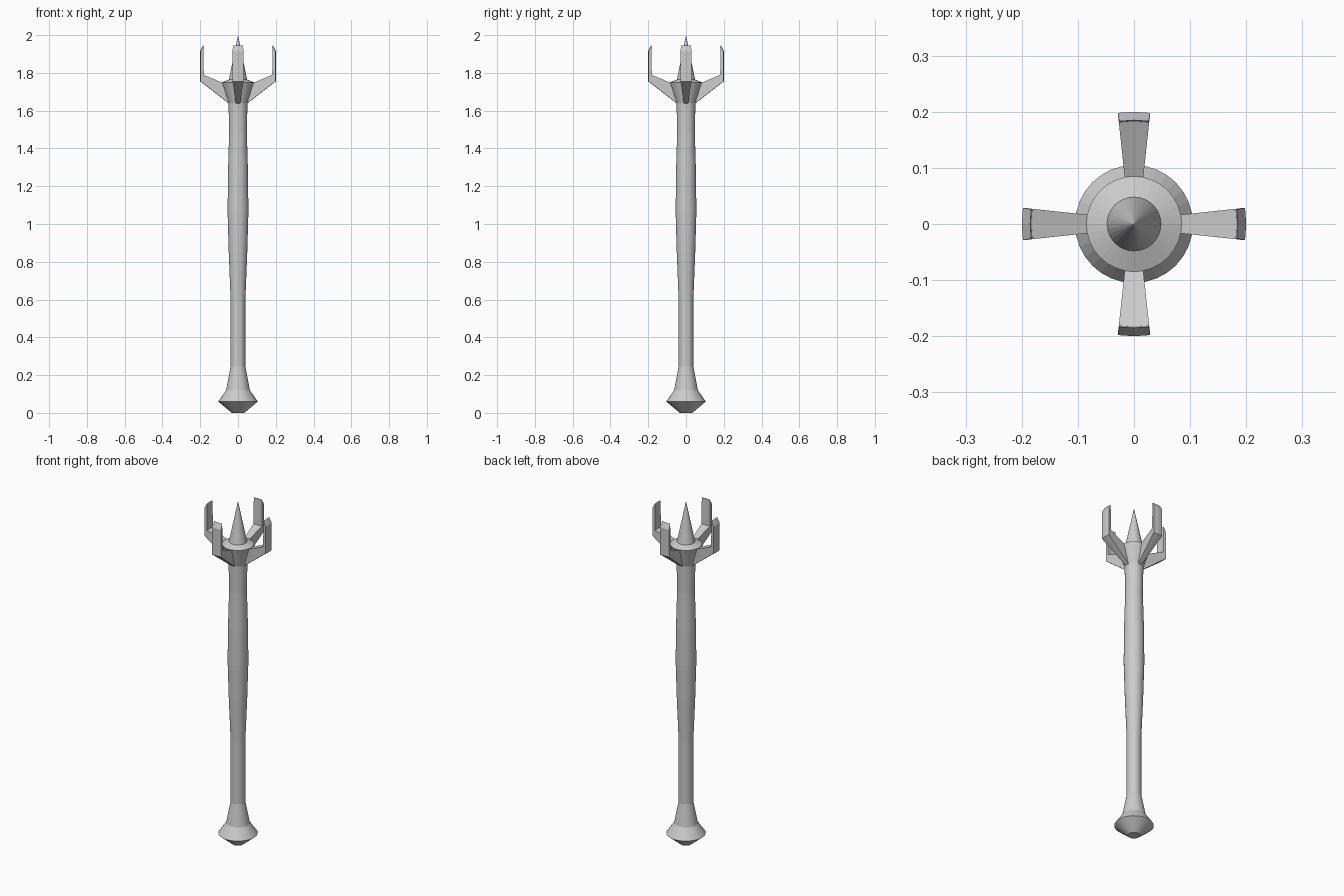
import bpy, bmesh
from math import sin, cos, pi, sqrt

if "Cube" in bpy.data.objects:
    bpy.data.objects.remove(bpy.data.objects["Cube"])

SIDES = 32


def finish(name, bm):
    bmesh.ops.recalc_face_normals(bm, faces=bm.faces)
    mesh = bpy.data.meshes.new(name)
    bm.to_mesh(mesh)
    bm.free()
    obj = bpy.data.objects.new(name, mesh)
    bpy.context.collection.objects.link(obj)
    return obj


def lathe(name, profile):
    """Revolve (radius, z) points around z; zero radius makes a tip."""
    bm = bmesh.new()
    rings = []
    for r, z in profile:
        if r == 0:
            rings.append([bm.verts.new((0, 0, z))] * SIDES)
        else:
            rings.append([bm.verts.new((r * cos(2 * pi * i / SIDES), r * sin(2 * pi * i / SIDES), z))
                          for i in range(SIDES)])
    for a, b in zip(rings, rings[1:]):
        for i in range(SIDES):
            j = (i + 1) % SIDES
            bm.faces.new(list(dict.fromkeys((a[i], a[j], b[j], b[i]))))
    if profile[0][0] > 0:
        bm.faces.new(rings[0][::-1])
    return finish(name, bm)


# One revolved body: pommel, shaft, flared collar and central spike
lathe("staff_body", [(0.033, 0), (0.105, 0.06), (0.063, 0.12), (0.039, 0.245),
                     (0.039, 0.6), (0.049, 0.85), (0.055, 1.06), (0.053, 1.27),
                     (0.047, 1.48), (0.05, 1.64), (0.085, 1.75),
                     (0.048, 1.765), (0, 2.0)])

# Prong side outline: radius, z, half width
PRONG = [(0.048, 1.637, 0.011), (0.2, 1.755, 0.029), (0.2, 1.915, 0.029),
         (0.185, 1.945, 0.026), (0.183, 1.79, 0.027), (0.08, 1.746, 0.016)]


def prong(name, angle):
    bm = bmesh.new()
    columns = []
    for side in (-1, 0, 1):
        columns.append([bm.verts.new((sqrt(r * r - (side * w) ** 2), side * w, z))
                        for r, z, w in PRONG])
    n = len(PRONG)
    for a, b in zip(columns, columns[1:]):
        for i in range(n):
            j = (i + 1) % n
            bm.faces.new((a[i], a[j], b[j], b[i]))
    # Side walls: arm quad and upright quad
    for col in (columns[0], columns[2]):
        bm.faces.new((col[0], col[1], col[4], col[5]))
        bm.faces.new((col[1], col[2], col[3], col[4]))
    finish(name, bm).rotation_euler.z = angle


# Four prongs around the head
for k, label in enumerate(("right", "back", "left", "front")):
    prong(label + "_prong", k * pi / 2)
